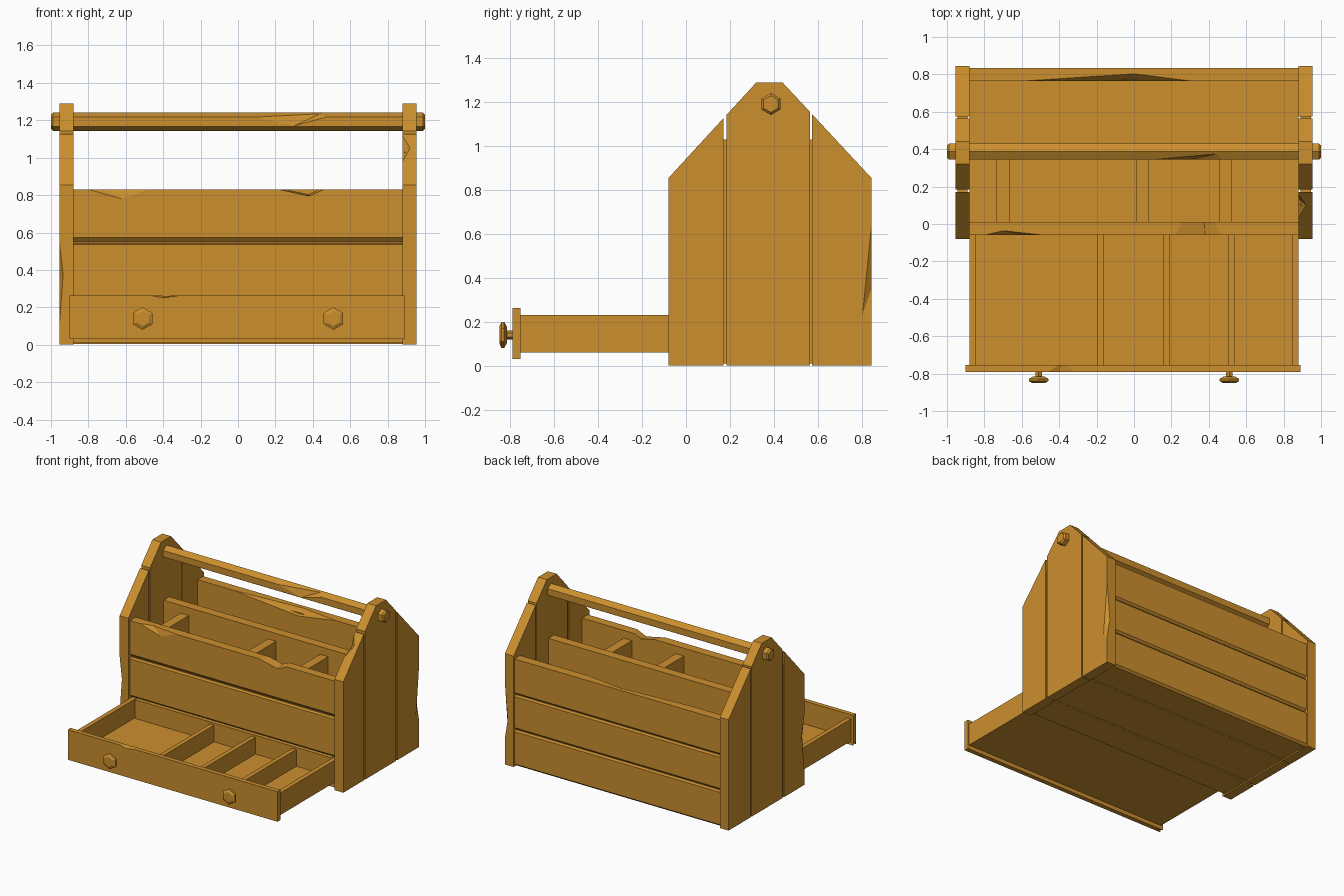
import bpy, bmesh, math
from mathutils import Vector

cube = bpy.data.objects.get("Cube")
if cube:
    bpy.data.objects.remove(cube, do_unlink=True)

wood = bpy.data.materials.new("warm_wood")
wood.use_nodes = True
wood.diffuse_color = (0.60, 0.275, 0.027, 1)
wood.node_tree.nodes["Principled BSDF"].inputs["Base Color"].default_value = wood.diffuse_color


def finish(name, bm):
    bmesh.ops.recalc_face_normals(bm, faces=bm.faces)
    mesh = bpy.data.meshes.new(name)
    bm.to_mesh(mesh)
    bm.free()
    mesh.materials.append(wood)
    obj = bpy.data.objects.new(name, mesh)
    bpy.context.collection.objects.link(obj)
    return obj


def loft(name, rings):
    """Closed solid through matching rings of points."""
    bm = bmesh.new()
    loops = [[bm.verts.new(p) for p in ring] for ring in rings]
    n = len(loops[0])
    for a, b in zip(loops, loops[1:]):
        for i in range(n):
            j = (i + 1) % n
            bm.faces.new((a[i], a[j], b[j], b[i]))
    bm.faces.new(loops[0])
    bm.faces.new(loops[-1])
    return finish(name, bm)


def slab(name, x0, x1, outline):
    """Side outline (y, z) extruded along x."""
    return loft(name, [[(x, y, z) for y, z in outline] for x in (x0, x1)])


def box(name, x0, x1, y0, y1, z0, z1):
    return slab(name, x0, x1, [(y0, z0), (y1, z0), (y1, z1), (y0, z1)])


def hex_rod(name, axis, centre, steps):
    """Six-sided turned part; steps are (position on axis, radius)."""
    rings = []
    for pos, r in steps:
        ring = []
        for k in range(6):
            a = math.radians(90 + 60 * k)
            u, v = r * math.cos(a), r * math.sin(a)
            p = (pos, centre[0] + u, centre[1] + v)
            ring.append(p if axis == "x" else (p[1], pos, p[2]))
        rings.append(ring)
    return loft(name, rings)


def chip(obj, a, b, f, t):
    """Knock a chip out of edge a-b, reaching f and t on the two faces."""
    a, b, f, t = map(Vector, (a, b, f, t))
    m = (f + t) / 2
    edge = (a + b) / 2
    pts = [a + (a - m) * 0.2, b + (b - m) * 0.2, f + (f - t) * 0.3,
           t + (t - f) * 0.3, edge + (edge - m) * 3]
    bm = bmesh.new()
    bmesh.ops.convex_hull(bm, input=[bm.verts.new(p) for p in pts])
    cutter = finish("cutter", bm)
    cutter.hide_render = True
    mod = obj.modifiers.new("chip", "BOOLEAN")
    mod.operation, mod.solver, mod.object = "DIFFERENCE", "EXACT", cutter
    graph = bpy.context.evaluated_depsgraph_get()
    mesh = bpy.data.meshes.new_from_object(obj.evaluated_get(graph))
    obj.modifiers.clear()
    obj.data = mesh
    bpy.data.objects.remove(cutter, do_unlink=True)


# Gabled ends, each of three upright planks on a thin core
ends = {}
for side, s in (("right", -1), ("left", 1)):
    planks = {
        "front": [(-.08, 0), (.17, 0), (.17, 1.127), (-.08, .855)],
        "middle": [(.185, 0), (.565, 0), (.565, 1.156), (.44, 1.29), (.32, 1.29), (.185, 1.143)],
        "back": [(.575, 0), (.845, 0), (.845, .855), (.575, 1.145)],
    }
    for part, outline in planks.items():
        ends[side, part] = slab(f"{side}_end_{part}_plank", s * .88, s * .955, outline)
    box(f"{side}_end_core", s * .89, s * .945, .1, .65, .01, 1.03)

chip(ends["right", "front"], (-.955, -.08, .1), (-.955, -.08, .55), (-.935, -.08, .37), (-.955, -.04, .35))
chip(ends["left", "front"], (.88, .035, .98), (.88, .16, 1.116), (.92, .1, 1.051), (.88, .13, 1.03))
chip(ends["left", "back"], (.955, .845, .2), (.955, .845, .64), (.955, .805, .24), (.93, .845, .35))


def long_plank(name, inner, outer, z0, z1):
    """Horizontal plank with its outer long edges eased."""
    c = .015
    e = outer - math.copysign(c, outer - inner)
    return slab(name, -.88, .88, [(inner, z0), (e, z0), (outer, z0 + c),
                                  (outer, z1 - .005), (e, z1), (inner, z1)])


# Front wall above the drawer
long_plank("front_lower_plank", .01, -.06, .24, .54)
front = slab("front_upper_plank", -.88, .88,
             [(.01, .55), (-.04, .55), (-.06, .572), (-.06, .83), (.01, .83)])
box("front_core", -.88, .88, -.035, 0, .26, .8)
chip(front, (-.8, -.06, .83), (-.48, -.06, .83), (-.62, -.06, .78), (-.7, -.036, .83))
chip(front, (.22, -.06, .83), (.46, -.06, .83), (.38, -.06, .795), (.36, .2, .83))

# Back wall
long_plank("back_lower_plank", .765, .835, .005, .275)
long_plank("back_middle_plank", .765, .835, .285, .545)
back = slab("back_upper_plank", -.88, .88, [(.765, .555), (.82, .555), (.835, .57), (.835, .83), (.765, .83)])
box("back_core", -.88, .88, .775, .81, .03, .8)
chip(back, (-.58, .765, .83), (.3, .765, .83), (-.02, .765, .78), (0, .803, .83))

# Bottom planks and tray floor
for i, (y0, y1) in enumerate([(-.06, .172), (.184, .564), (.576, .765)]):
    box(f"bottom_plank_{i + 1}", -.88, .88, y0, y1, .01, .055)
box("bottom_core", -.88, .88, 0, .765, .025, .05)
box("tray_floor", -.88, .88, .01, .765, .24, .28)

# Tray dividers
box("long_divider", -.88, .88, .35, .42, .28, .83)
for i, x in enumerate((-.7, .045, .49)):
    box(f"short_divider_{i + 1}", x - .035, x + .035, .01, .35, .28, .77)

# Carrying handle
handle = hex_rod("handle", "x", (.387, 1.192),
                 [(-1, .038), (-.988, .05), (.988, .05), (1, .038)])
chip(handle, (.1, .344, 1.217), (.47, .344, 1.217), (.3, .344, 1.17), (.44, .375, 1.235))

# Open drawer
drawer_front = box("drawer_front", -.9, .89, -.79, -.755, .03, .262)
chip(drawer_front, (-.46, -.79, .262), (-.32, -.79, .262), (-.4, -.79, .25), (-.38, -.74, .262))
chip(drawer_front, (-.9, -.79, .03), (-.9, -.755, .03), (-.9, -.77, .055), (-.85, -.77, .03))
box("drawer_floor", -.88, .88, -.755, -.02, .06, .085)
box("drawer_back", -.84, .84, -.058, -.02, .085, .23)
for side, s in (("right", -1), ("left", 1)):
    box(f"drawer_{side}_side", s * .845, s * .88, -.755, -.02, .06, .23)
    hex_rod(f"{side}_knob_stem", "y", (s * .51, .14), [(-.83, .02), (-.785, .02)])
    hex_rod(f"{side}_knob", "y", (s * .51, .14),
            [(-.85, .04), (-.84, .06), (-.828, .06), (-.815, .035)])
for i, x in enumerate((-.18, .172, .522)):
    box(f"drawer_divider_{i + 1}", x - .017, x + .017, -.755, -.058, .085, .215)
